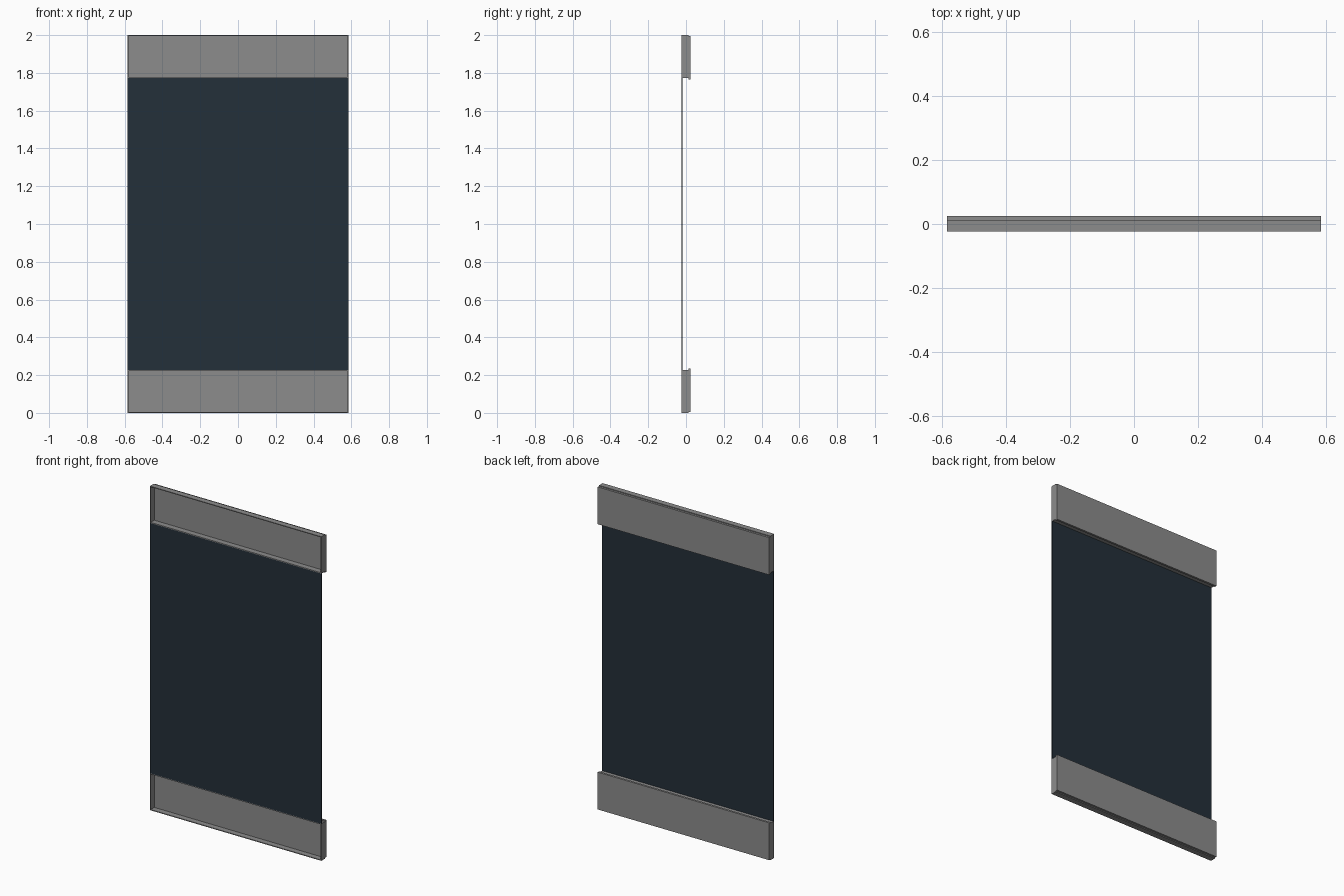
import bpy, bmesh
from mathutils import Vector

if "Cube" in bpy.data.objects:
    bpy.data.objects.remove(bpy.data.objects["Cube"])


def material(name, rgb):
    m = bpy.data.materials.new(name)
    m.diffuse_color = (*rgb, 1.0)
    m.use_nodes = True
    m.node_tree.nodes["Principled BSDF"].inputs["Base Color"].default_value = m.diffuse_color
    return m


GREY = material("grey metal", (0.262, 0.262, 0.262))
DARK = material("dark blue screen", (0.0175, 0.029, 0.041))

HALF = 0.585           # half width
FRONT, STEP, BACK = -0.023, 0.012, 0.025
TRAY = 0.228           # height of the tray rims
WALL = 0.005           # sheet thickness


def add_box(bm, lo, hi):
    lo, hi = Vector(lo), Vector(hi)
    verts = bmesh.ops.create_cube(bm, size=1.0)["verts"]
    for v in verts:
        v.co = Vector(((lo[i] + hi[i]) / 2 + v.co[i] * (hi[i] - lo[i])) for i in range(3))


def make_object(name, boxes, mat):
    bm = bmesh.new()
    for lo, hi in boxes:
        add_box(bm, lo, hi)
    mesh = bpy.data.meshes.new(name)
    bm.to_mesh(mesh)
    bm.free()
    mesh.materials.append(mat)
    obj = bpy.data.objects.new(name, mesh)
    bpy.context.collection.objects.link(obj)
    return obj


# Top and bottom trays: thick back plate with a thin rim open to the front
for name, top in (("bottom", False), ("top", True)):
    def span(a, b):
        return (2 - b, 2 - a) if top else (a, b)

    def box(x0, x1, y0, y1, a, b):
        z0, z1 = span(a, b)
        return ((x0, y0, z0), (x1, y1, z1))

    # Back plate sits slightly nearer the middle than the rim
    make_object(name + "_back_plate",
                [box(-HALF, HALF, STEP, BACK, 0.005, TRAY + 0.007)], GREY)
    make_object(name + "_tray_rim", [
        box(-HALF, HALF, FRONT, STEP, 0.0, WALL),
        box(-HALF, HALF, FRONT, STEP, TRAY - WALL, TRAY),
        box(-HALF, -HALF + WALL, FRONT, STEP, WALL, TRAY - WALL),
        box(HALF - WALL, HALF, FRONT, STEP, WALL, TRAY - WALL),
    ], GREY)

# Thin dark screen stretched between the two trays, flush with their fronts
make_object("screen_panel",
            [((-HALF, FRONT, TRAY), (HALF, FRONT + 0.005, 2 - TRAY))], DARK)
